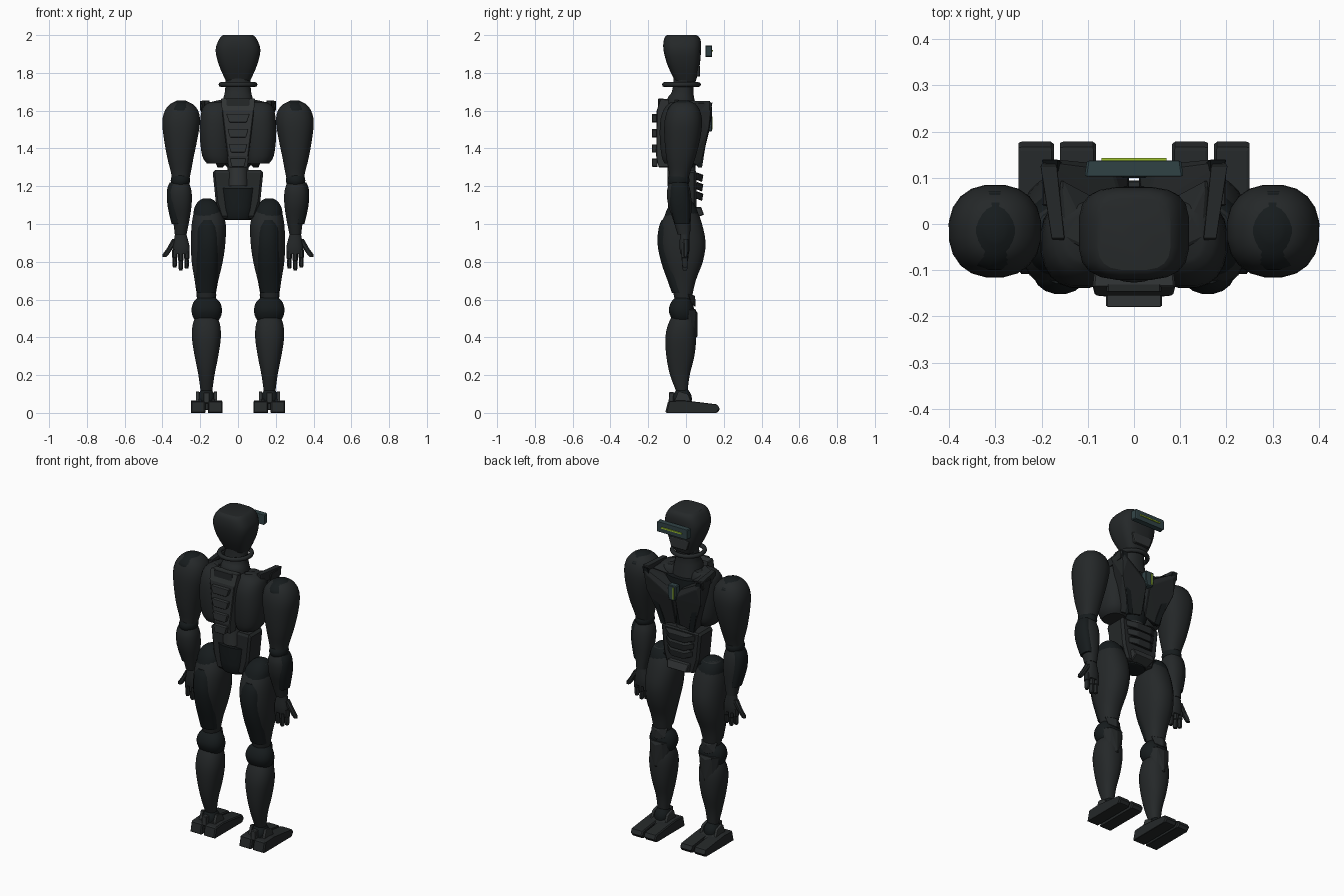
import bpy, bmesh, math
from mathutils import Vector


def mat(name, c):
    m = bpy.data.materials.new(name)
    m.diffuse_color = (*c, 1)
    return m


BODY = mat("charcoal", (0.018, 0.021, 0.022))
DARK = mat("black", (0.008, 0.011, 0.012))
PLATE = mat("graphite", (0.03, 0.034, 0.035))
TEAL = mat("teal", (0.03, 0.055, 0.06))
LIME = mat("lime", (0.35, 0.55, 0.03))


def finish(name, bm, material, mirror=False, bevel=0, angle=40):
    bmesh.ops.recalc_face_normals(bm, faces=bm.faces)
    me = bpy.data.meshes.new(name)
    bm.to_mesh(me)
    bm.free()
    me.materials.append(material)
    for p in me.polygons:
        p.use_smooth = angle > 0
    if angle > 0:
        me.set_sharp_from_angle(angle=math.radians(angle))
    ob = bpy.data.objects.new(name, me)
    bpy.context.collection.objects.link(ob)
    if bevel:
        b = ob.modifiers.new("bevel", 'BEVEL')
        b.width, b.segments, b.limit_method = bevel, 1, 'ANGLE'
    if mirror:
        ob.modifiers.new("mirror", 'MIRROR')
    return ob


def loft(name, secs, material=BODY, mirror=True, n=20, p=2.3, sub=3, angle=40):
    """Stack of superellipse rings; each section is (z, x0, x1, y0, y1)."""
    rows = []
    for i in range(len(secs) - 1):
        q = [Vector(secs[min(max(i + k, 0), len(secs) - 1)]) for k in (-1, 0, 1, 2)]
        for s in range(sub):
            t = s / sub
            rows.append(0.5 * (2 * q[1] + (q[2] - q[0]) * t
                               + (2 * q[0] - 5 * q[1] + 4 * q[2] - q[3]) * t * t
                               + (3 * q[1] - q[0] - 3 * q[2] + q[3]) * t ** 3))
    rows.append(Vector(secs[-1]))
    bm = bmesh.new()
    rings = []
    for z, x0, x1, y0, y1 in rows:
        ring = []
        for k in range(n):
            a = 2 * math.pi * (k + 0.5) / n
            c, s = math.cos(a), math.sin(a)
            ring.append(bm.verts.new(((x0 + x1) / 2 + (x1 - x0) / 2 * math.copysign(abs(c) ** (2 / p), c),
                                      (y0 + y1) / 2 + (y1 - y0) / 2 * math.copysign(abs(s) ** (2 / p), s), z)))
        rings.append(ring)
    for a, b in zip(rings, rings[1:]):
        for k in range(n):
            bm.faces.new((a[k], a[(k + 1) % n], b[(k + 1) % n], b[k]))
    bm.faces.new(rings[0])
    bm.faces.new(rings[-1])
    return finish(name, bm, material, mirror, 0, angle)


def hull(name, pts, material=BODY, mirror=False, bevel=0.004):
    bm = bmesh.new()
    for p in pts:
        bm.verts.new(p)
    bmesh.ops.convex_hull(bm, input=bm.verts)
    return finish(name, bm, material, mirror, bevel, 0)


def plate(name, outline, y0, y1, material=PLATE, mirror=False, bevel=0.004):
    """Outline in x, z, given thickness along y."""
    return hull(name, [(x, y, z) for x, z in outline for y in (y0, y1)], material, mirror, bevel)


def side_plate(name, outline, x0, x1, material=BODY, mirror=False, bevel=0.004):
    """Outline in y, z, given thickness along x."""
    return hull(name, [(x, y, z) for y, z in outline for x in (x0, x1)], material, mirror, bevel)


# Head, visor, neck
loft("head", [(1.75, -.06, .06, -.055, .05), (1.79, -.08, .08, -.075, .062), (1.85, -.105, .105, -.102, .075),
              (1.92, -.12, .12, -.12, .08), (1.965, -.107, .107, -.12, .08), (1.99, -.092, .092, -.112, .07),
              (2.0, -.08, .08, -.1, .055)], mirror=False, p=3.4, sub=2, angle=30)
hull("visor", [(x, y, z) for x, y in ((.107, .103), (-.107, .103), (.102, .137), (-.102, .137))
               for z in (1.885, 1.945)], TEAL)
plate("visor_light", [(-.07, 1.912), (.07, 1.912), (.07, 1.92), (-.07, 1.92)], .13, .143, LIME, bevel=0)
plate("jaw_plate", [(-.05, 1.78), (.05, 1.78), (.07, 1.84), (-.07, 1.84)], .04, .073)
loft("neck", [(1.57, -.095, .095, -.1, .06), (1.66, -.08, .08, -.1, .045), (1.70, -.07, .07, -.075, .04),
              (1.78, -.065, .065, -.065, .04)], mirror=False)
bpy.ops.mesh.primitive_torus_add(major_segments=28, minor_segments=8, major_radius=.09, minor_radius=.013,
                                 location=(0, -.024, 1.738))
collar = bpy.context.object
collar.name = "neck_ring"
collar.data.materials.append(BODY)
bpy.ops.object.shade_smooth()

# Torso: back shells, spine with vertebrae
loft("back_shell", [(1.32, .045, .165, -.115, .02), (1.36, .035, .19, -.13, .05), (1.46, .03, .203, -.14, .06),
                    (1.56, .03, .2, -.135, .06), (1.62, .04, .185, -.11, .05), (1.645, .06, .15, -.08, .03)])
loft("torso_core", [(1.3, -.06, .06, -.09, .05), (1.45, -.12, .12, -.1, .08), (1.6, -.13, .13, -.1, .08)],
     DARK, mirror=False)
hull("spine_plate", [(s * x, y, z) for s in (1, -1) for x, y, z in (
    (.09, -.135, 1.665), (.085, -.155, 1.6), (.055, -.158, 1.36), (.05, -.145, 1.3), (.085, -.09, 1.66),
    (.05, -.09, 1.3))], PLATE)
for z, w in ((1.56, .062), (1.48, .056), (1.4, .05), (1.325, .044)):
    plate("vertebra", [(-w, z + .022), (w, z + .022), (w * .75, z - .022), (-w * .75, z - .022)],
          -.18, -.15, PLATE)
side_plate("nape_hook", [(-.147, 1.6), (-.13, 1.6), (-.13, 1.665), (-.147, 1.665)], -.06, .06)

# Chest: angled pectoral plates, shoulder straps, badge
hull("chest_plate", [(.2, .135, 1.645), (.165, .14, 1.6), (.045, .115, 1.56), (.01, .125, 1.5), (.2, .04, 1.64),
                     (.185, .12, 1.5), (.105, .075, 1.3), (.01, .08, 1.32), (.02, .03, 1.55), (.12, .03, 1.32)],
     BODY, True)
hull("chest_strut", [(.2, .14, 1.645), (.165, .14, 1.645), (.19, .13, 1.6), (.11, .085, 1.3), (.075, .085, 1.3),
                     (.165, .1, 1.62), (.11, .06, 1.3), (.19, .09, 1.6)], DARK, True)
hull("shoulder_strap", [(x, y, z) for x, y, z in (
    (.167, .13, 1.65), (.203, .13, 1.65), (.15, -.035, 1.655), (.178, -.035, 1.655),
    (.167, .13, 1.6), (.203, .13, 1.6), (.15, -.035, 1.6), (.178, -.035, 1.6))], BODY, True)
hull("collar_wing", [(.085, .06, 1.6), (.16, .1, 1.63), (.15, -.03, 1.645), (.085, -.06, 1.66), (.1, -.09, 1.58),
                     (.17, -.03, 1.58)], BODY, True)
plate("chest_badge", [(-.028, 1.58), (.028, 1.58), (.028, 1.52), (.02, 1.49), (-.02, 1.49), (-.028, 1.52)],
      .1, .138, TEAL)
plate("badge_light", [(-.014, 1.5), (-.008, 1.5), (-.008, 1.57), (-.014, 1.57)], .13, .141, LIME, bevel=0)

# Waist and pelvis
plate("waist_block", [(-.135, 1.285), (.135, 1.285), (.118, 1.12), (.09, 1.03), (-.09, 1.03), (-.118, 1.12)],
      -.075, .055, BODY, bevel=.02)
loft("waist_joint", [(1.2, -.06, .06, -.1, .05), (1.34, -.055, .055, -.1, .05)], PLATE, mirror=False)
loft("pelvis_cup", [(1.02, -.06, .06, -.06, .04), (1.04, -.08, .08, -.09, .05), (1.19, -.1, .1, -.1, .05)],
     DARK, mirror=False)
for i in range(3):
    z, w = 1.26 - i * .05, .1 - i * .008
    hull("abdomen_plate", [(s * x, y, zz) for s in (1, -1) for x, y, zz in (
        (w, .06, z + .012), (w * .5, .092, z), (w * .5, .085, z - .038), (w, .055, z - .026), (w, .03, z))], BODY)
hull("crotch_plate", [(s * x, y, z) for s in (1, -1) for x, y, z in (
    (.075, .08, 1.09), (.065, .095, 1.05), (.06, .05, 1.03), (.07, .04, 1.09))], PLATE)
loft("hip_joint", [(1.04, .06, .16, -.05, .03), (1.1, .05, .17, -.06, .04)], DARK)

# Arms
loft("upper_arm", [(1.2, .268, .345, -.085, .0), (1.27, .25, .355, -.09, .022), (1.35, .235, .375, -.105, .05),
                   (1.45, .214, .393, -.115, .076), (1.54, .2, .402, -.115, .086), (1.6, .21, .388, -.1, .075),
                   (1.635, .24, .36, -.075, .05), (1.648, .27, .33, -.045, .02)])
loft("shoulder_cap", [(1.575, .225, .375, -.095, .068), (1.605, .22, .384, -.1, .073),
                      (1.637, .247, .353, -.075, .047), (1.655, .28, .32, -.035, .01)], DARK, p=2)
loft("elbow_ball", [(1.19, .27, .345, -.08, .0), (1.23, .252, .357, -.1, .02), (1.27, .265, .345, -.08, .005)],
     DARK, p=2)
loft("forearm", [(.945, .272, .335, -.045, .022), (1.02, .257, .345, -.068, .026), (1.1, .245, .366, -.095, .03),
                 (1.17, .245, .37, -.102, .025), (1.215, .258, .355, -.09, .012)])
loft("forearm_guard", [(1.0, .3, .352, -.06, .02), (1.1, .3, .374, -.085, .022), (1.18, .3, .376, -.085, .015),
                       (1.22, .3, .362, -.075, .005)], DARK)
loft("palm", [(.84, .258, .343, -.03, .016), (.88, .255, .345, -.035, .02), (.955, .275, .333, -.032, .018)], n=12)
for x, z in ((.272, .765), (.303, .755), (.335, .77)):
    loft("finger", [(z, x - .01, x + .01, -.016, .006), (z + .015, x - .013, x + .013, -.022, .01),
                    (z + .05, x - .012, x + .012, -.022, .01), (z + .053, x - .015, x + .015, -.025, .013),
                    (z + .095, x - .015, x + .015, -.027, .014)], n=8, sub=1)
loft("thumb", [(.825, .378, .402, -.012, .008), (.84, .365, .4, -.016, .012), (.87, .345, .378, -.016, .014),
               (.92, .31, .35, -.02, .014)], n=8, sub=1)

# Legs
loft("thigh", [(.6, .122, .215, -.06, .03), (.7, .104, .23, -.085, .052), (.8, .08, .246, -.122, .09),
               (.9, .066, .25, -.143, .105), (1.0, .064, .246, -.132, .086), (1.07, .085, .232, -.1, .06),
               (1.115, .115, .215, -.07, .035), (1.13, .14, .19, -.04, .01)])
loft("thigh_back_panel", [(.635, .118, .218, -.075, 0), (.7, .11, .222, -.098, 0), (.8, .1, .225, -.133, 0),
                          (.9, .095, .225, -.152, 0), (.98, .1, .222, -.145, 0), (1.02, .12, .2, -.13, 0)], DARK)
loft("hip_cap", [(1.04, .082, .237, -.115, .07), (1.085, .09, .232, -.098, .055), (1.12, .12, .21, -.068, .03),
                 (1.135, .145, .185, -.035, .0)], DARK)
loft("knee", [(.475, .115, .215, -.06, .02), (.505, .092, .238, -.08, .038), (.545, .084, .247, -.092, .043),
              (.585, .095, .237, -.08, .035), (.615, .125, .21, -.055, .02)], DARK)
loft("shin", [(.11, .137, .198, -.05, .008), (.2, .124, .21, -.085, .02), (.3, .104, .23, -.105, .045),
              (.4, .09, .245, -.11, .055), (.47, .095, .24, -.095, .05), (.52, .115, .22, -.07, .03)])
hull("knee_guard", [(x, y, z) for x, y, z in (
    (.1, .015, .55), (.235, .015, .55), (.125, .05, .55), (.21, .05, .55), (.168, .06, .53),
    (.168, .06, .4), (.125, .04, .4), (.21, .04, .4), (.11, .01, .46), (.225, .01, .46))], BODY, True)
hull("knee_visor", [(x, y, z) for x, y, z in (
    (.11, .01, .63), (.225, .01, .63), (.168, .05, .62), (.12, .03, .575), (.215, .03, .575),
    (.168, .052, .56))], BODY, True)

# Feet: two long split toes, ankle ball, brackets and heel post
loft("ankle", [(.05, .125, .21, -.07, .03), (.09, .122, .212, -.07, .03), (.125, .14, .195, -.05, .01)], DARK)
for x0, x1 in ((.082, .16), (.173, .25)):
    side_plate("toe", [(-.11, 0), (.165, 0), (.18, .02), (.165, .045), (.06, .058), (-.02, .066), (-.095, .062)],
               x0, x1, BODY, True, .008)
side_plate("foot_bridge", [(-.07, .015), (.06, .015), (.06, .045), (.01, .075), (-.06, .075)], .12, .21, BODY, True)
for x in (.11, .205):
    side_plate("ankle_bracket", [(-.065, .05), (.03, .05), (.01, .1), (-.04, .115)], x, x + .018, PLATE, True)
side_plate("heel_post", [(-.092, .05), (-.065, .05), (-.062, .11), (-.09, .11)], .15, .182, PLATE, True)
